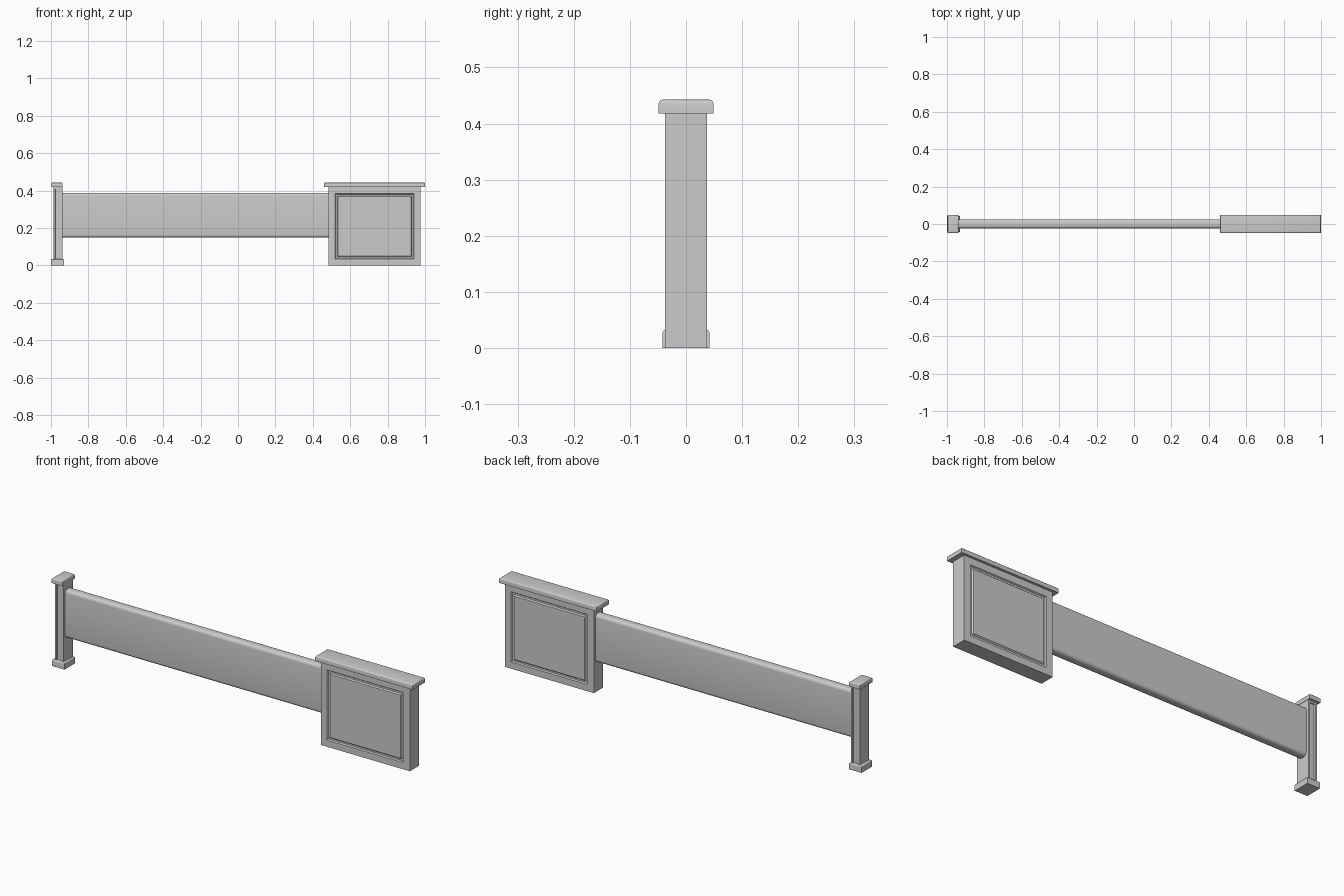
import bpy, bmesh, math

if "Cube" in bpy.data.objects:
    bpy.data.objects.remove(bpy.data.objects["Cube"])

def box(name, x, y, z, bevel=0.0, pick=None, segs=3):
    """Box from (min, max) ranges; bevels the edges accepted by pick(v1, v2)."""
    bm = bmesh.new()
    bmesh.ops.create_cube(bm, size=1)
    for v in bm.verts:
        v.co = [r[0] if c < 0 else r[1] for c, r in zip(v.co, (x, y, z))]
    if bevel:
        edges = [e for e in bm.edges if pick(e.verts[0].co, e.verts[1].co)]
        bmesh.ops.bevel(bm, geom=edges, offset=bevel, segments=segs,
                        profile=0.5, affect='EDGES')
    return finish(name, bm)

def finish(name, bm):
    bmesh.ops.recalc_face_normals(bm, faces=bm.faces)
    mesh = bpy.data.meshes.new(name)
    bm.to_mesh(mesh)
    bm.free()
    ob = bpy.data.objects.new(name, mesh)
    bpy.context.collection.objects.link(ob)
    bpy.context.view_layer.objects.active = ob
    ob.select_set(True)
    bpy.ops.object.shade_smooth_by_angle(angle=math.radians(35))
    ob.select_set(False)
    return ob

def panelled(name, x, y, z, steps):
    """Box whose front and back faces get stepped insets of (margin, depth)."""
    bm = bmesh.new()
    bmesh.ops.create_cube(bm, size=1)
    for v in bm.verts:
        v.co = [r[0] if c < 0 else r[1] for c, r in zip(v.co, (x, y, z))]
    bm.normal_update()
    for face in [f for f in bm.faces if abs(f.normal.y) > 0.9]:
        for margin, depth in steps:
            if margin:
                bmesh.ops.inset_region(bm, faces=[face], thickness=margin,
                                       depth=depth, use_even_offset=True)
            else:
                n = face.normal.copy()
                bmesh.ops.inset_region(bm, faces=[face], thickness=0.0005)
                bmesh.ops.translate(bm, verts=face.verts, vec=n * depth)
    return finish(name, bm)

top = 0.443
under = 0.418
upper_edges = lambda a, b: min(a.z, b.z) > top - 0.001

# Headboard-like end panel with framed front and back
panelled("end_panel", (0.484, 0.976), (-0.037, 0.037), (0, under),
         [(0.034, 0), (0.004, -0.006), (0.008, 0), (0.005, 0.006)])
box("end_panel_cap", (0.46, 1.0), (-0.049, 0.049), (under, top), 0.008, upper_edges)

# Slim post with recessed faces, cap and foot
panelled("post", (-0.987, -0.939), (-0.037, 0.037), (0, under),
         [(0.009, 0), (0.002, -0.005)])
box("post_cap", (-0.997, -0.937), (-0.049, 0.049), (under, top), 0.008, upper_edges)
box("post_foot", (-1.0, -0.93), (-0.042, 0.042), (0, 0.034), 0.008,
    lambda a, b: min(a.z, b.z) > 0.03)

# Long rail with rounded lengthwise edges
box("side_rail", (-0.942, 0.49), (-0.024, 0.024), (0.148, 0.388), 0.016,
    lambda a, b: abs(a.x - b.x) > 1, 5)
